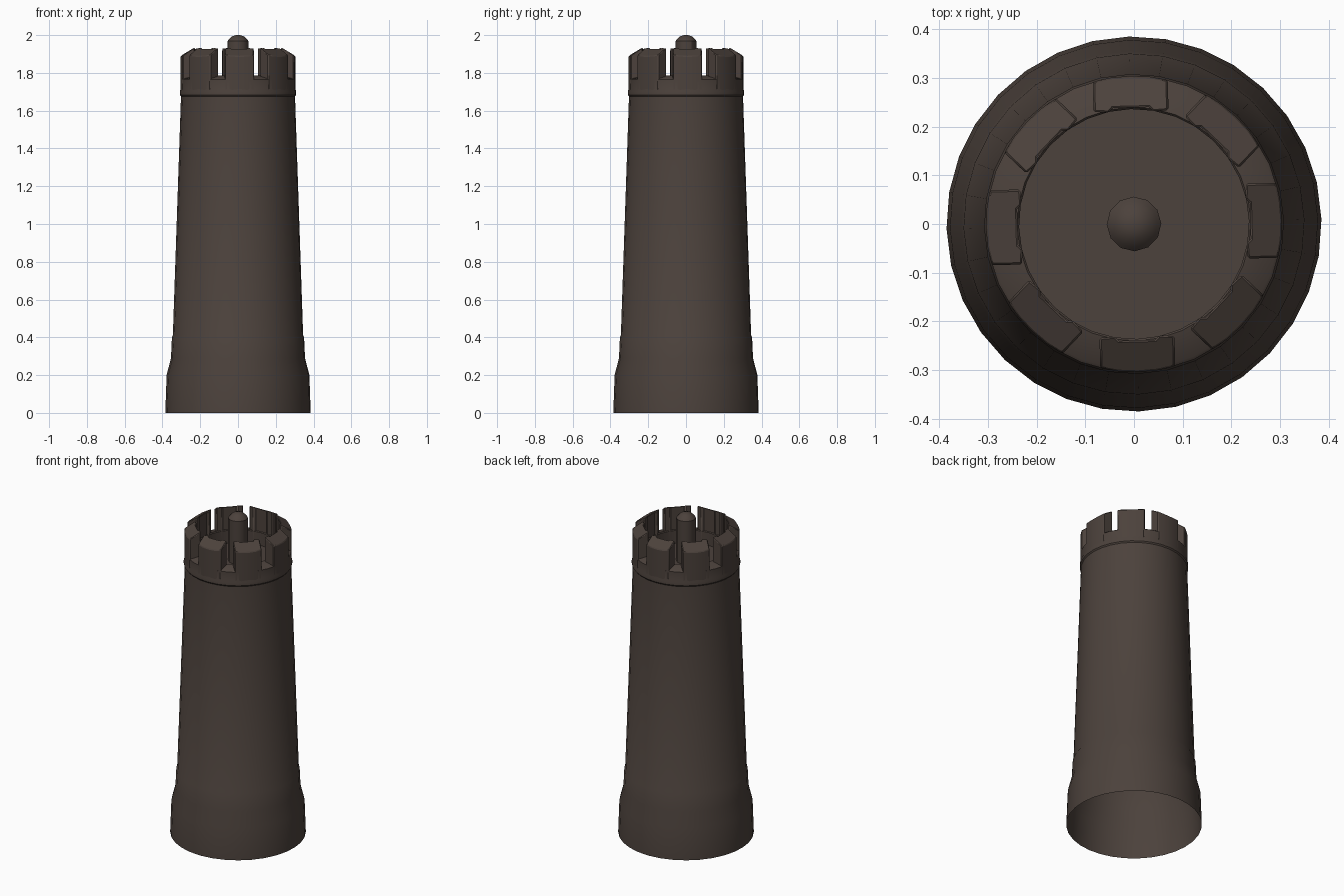
import bpy, bmesh, math

if "Cube" in bpy.data.objects:
    bpy.data.objects.remove(bpy.data.objects["Cube"])

ROT = math.radians(1.5)   # whole tower is turned very slightly
SIDES = 32

stone = bpy.data.materials.new("dark_brown_stone")
stone.diffuse_color = (0.072, 0.054, 0.045, 1)
stone.use_nodes = True
stone.node_tree.nodes["Principled BSDF"].inputs["Base Color"].default_value = stone.diffuse_color


def finish(bm, name, angle=30):
    me = bpy.data.meshes.new(name)
    bm.to_mesh(me)
    bm.free()
    me.materials.append(stone)
    ob = bpy.data.objects.new(name, me)
    bpy.context.collection.objects.link(ob)
    bpy.ops.object.select_all(action='DESELECT')
    ob.select_set(True)
    bpy.context.view_layer.objects.active = ob
    bpy.ops.object.shade_smooth_by_angle(angle=math.radians(angle))
    return ob


def lathe(name, profile, sides, cap_end=False, rot=ROT):
    """Revolve (radius, z) points; listed upward on the outside."""
    bm = bmesh.new()
    rings = []
    for r, z in profile:
        rings.append([bm.verts.new((r * math.cos(rot + 2 * math.pi * i / sides),
                                    r * math.sin(rot + 2 * math.pi * i / sides), z))
                      for i in range(sides)])
    for a, b in zip(rings, rings[1:]):
        for i in range(sides):
            j = (i + 1) % sides
            bm.faces.new((a[i], a[j], b[j], b[i]))
    if cap_end:
        bm.faces.new(rings[-1])
    return finish(bm, name)


# Tapered shell with flared foot, open underneath, parapet and roof floor
lathe("tower_body", [
    (0.385, 0.0), (0.378, 0.20), (0.355, 0.29), (0.350, 0.40), (0.345, 0.41),
    (0.302, 1.675), (0.308, 1.683), (0.308, 1.70), (0.304, 1.715),
    (0.304, 1.765), (0.298, 1.77), (0.240, 1.785), (0.236, 1.78),
    (0.236, 1.70)], SIDES, cap_end=True)

# Eight battlement blocks with tops sloping outward and a shallow inner recess
bm = bmesh.new()
half = [(0.0, 0.304), (0.04, 0.3015), (0.077, 0.294),
        (0.077, 0.232), (0.045, 0.230), (0.037, 0.239)]
foot = half + [(-u, y) for u, y in reversed(half[1:])]
for k in range(8):
    t = ROT + k * math.pi / 4
    c, s = math.cos(t), math.sin(t)
    low, top = [], []
    for u, y in foot:
        x, yy = u * c - y * s, u * s + y * c
        low.append(bm.verts.new((x, yy, 1.70)))
        top.append(bm.verts.new((x, yy, 1.93 - 0.6 * (y - 0.235))))
    n = len(foot)
    bm.faces.new(top)
    for i in range(n):
        j = (i + 1) % n
        bm.faces.new((low[i], low[j], top[j], top[i]))
bmesh.ops.recalc_face_normals(bm, faces=bm.faces)
# make sure block tops point up
for f in bm.faces:
    if len(f.verts) > 4 and f.normal.z < 0:
        bmesh.ops.reverse_faces(bm, faces=bm.faces)
        break
blocks = finish(bm, "battlements")
bev = blocks.modifiers.new("worn_edges", 'BEVEL')
bev.width = 0.004
bev.segments = 1
bev.limit_method = 'ANGLE'
bev.angle_limit = math.radians(50)

# Central post with rounded cap
lathe("central_post", [(0.056, 1.69), (0.056, 1.968), (0.048, 1.978),
                       (0.032, 1.993), (0.012, 2.0)], 12, cap_end=True)
